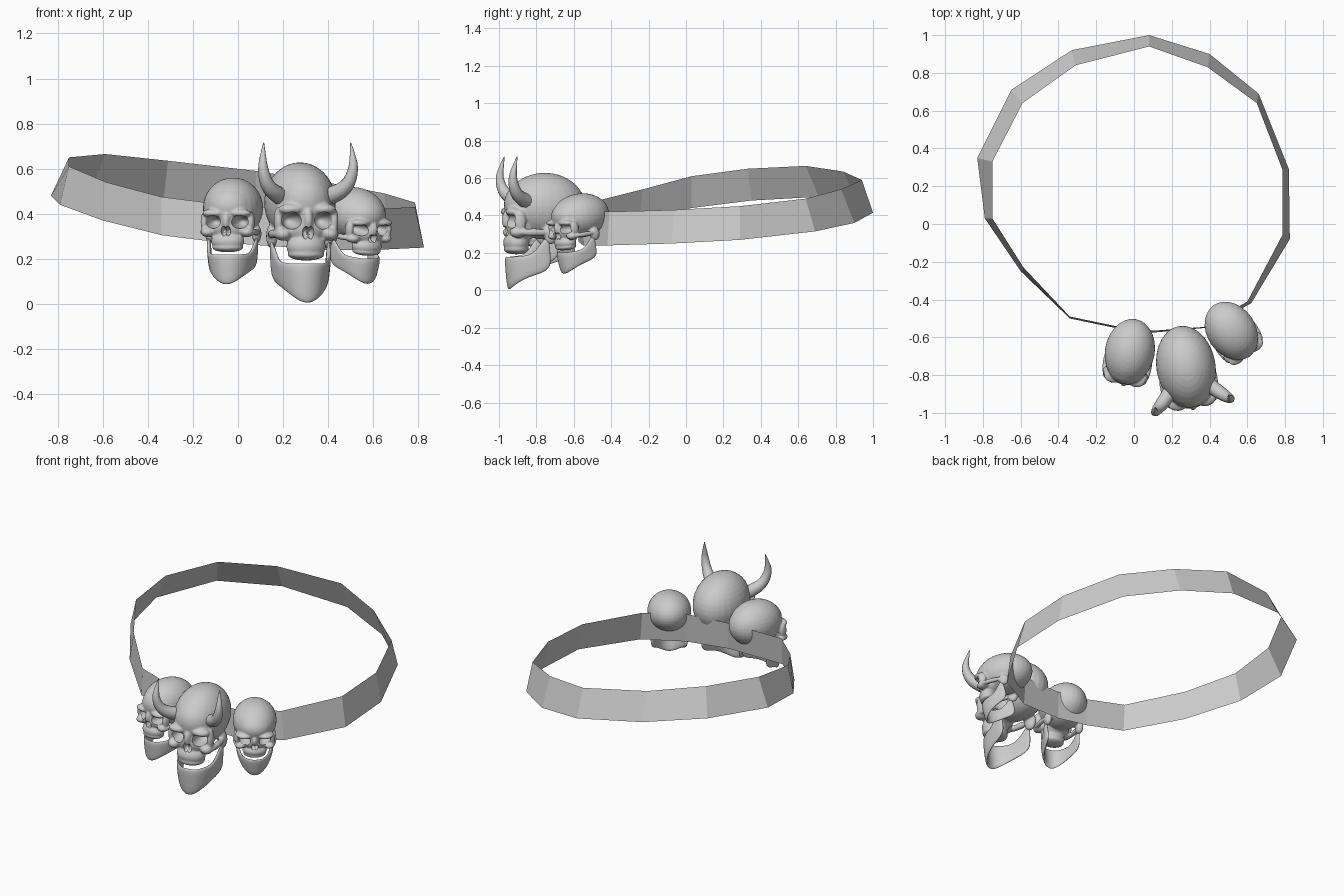
import bpy, bmesh
from math import radians
from mathutils import Matrix, Vector

if "Cube" in bpy.data.objects:
    bpy.data.objects.remove(bpy.data.objects["Cube"])


def new_object(name, bm):
    me = bpy.data.meshes.new(name)
    bm.to_mesh(me)
    bm.free()
    ob = bpy.data.objects.new(name, me)
    bpy.context.collection.objects.link(ob)
    return ob


def bake(ob):
    """Evaluate modifiers / curves to a plain mesh and drop the source object."""
    bpy.context.view_layer.update()
    dg = bpy.context.evaluated_depsgraph_get()
    me = bpy.data.meshes.new_from_object(ob.evaluated_get(dg))
    bpy.data.objects.remove(ob)
    return me


def blobs(name, parts):
    """Ellipsoids (centre, radii); those off the middle are mirrored."""
    bm = bmesh.new()
    for c, r in parts:
        for s in ((1, -1) if c[0] else (1,)):
            m = Matrix.Translation((c[0] * s, c[1], c[2])) @ Matrix.Diagonal((*r, 1))
            bmesh.ops.create_uvsphere(bm, u_segments=28, v_segments=18, radius=1, matrix=m)
    return new_object(name, bm)


def fuse(ob, voxel, steps):
    m = ob.modifiers.new("fuse", 'REMESH')
    m.mode = 'VOXEL'
    m.voxel_size = voxel
    m = ob.modifiers.new("soften", 'SMOOTH')
    m.factor = 0.5
    m.iterations = steps


# Upper skull: fused masses, then eye sockets and nose cut out
skull = blobs("skull_source", [
    ((0, 0, .45), (.157, .218, .178)),            # cranium
    ((0, -.09, .46), (.125, .13, .125)),          # forehead
    ((.072, -.185, .42), (.058, .04, .026)),      # brow
    ((.125, -.155, .37), (.02, .032, .06)),       # outer orbit
    ((.105, -.165, .31), (.038, .045, .03)),      # cheekbone
    ((.137, -.085, .31), (.018, .09, .02)),       # cheek arch
    ((.125, .01, .30), (.025, .04, .055)),        # bone behind the ear
    ((0, -.2, .375), (.024, .034, .055)),         # nose bridge
    ((0, -.13, .34), (.11, .085, .085)),          # mid face
    ((0, -.155, .255), (.088, .07, .06)),         # upper jaw
    ((0, -.155, .22), (.083, .068, .028)),        # upper teeth
])
fuse(skull, .007, 5)
sockets = blobs("socket_cutter", [
    ((.072, -.2, .37), (.043, .11, .039)),
    ((.012, -.23, .315), (.015, .06, .03)),
])
fuse(sockets, .006, 2)
sockets.hide_render = True
cut = skull.modifiers.new("sockets", 'BOOLEAN')
cut.operation = 'DIFFERENCE'
cut.object = sockets
cut.solver = 'EXACT'
skull_mesh = bake(skull)
bpy.data.objects.remove(sockets)

# Lower jaw: U-shaped strip, half stations (x, y, top, bottom)
half = [(0, -.212, .185, -.005), (.05, -.2, .18, .015), (.093, -.15, .185, .055),
        (.113, -.085, .19, .08), (.128, -.035, .27, .095), (.132, .0, .3, .13)]
stations = [(-x, y, t, b) for x, y, t, b in half[:0:-1]] + half
bm = bmesh.new()
rows = []
for x, y, t, b in stations:
    rows.append([bm.verts.new((x * (1 - .04 * k), y + .008 * k, t + (b - t) * k / 2))
                 for k in range(3)])
for p, q in zip(rows, rows[1:]):
    for k in range(2):
        bm.faces.new((p[k], p[k + 1], q[k + 1], q[k]))
bmesh.ops.recalc_face_normals(bm, faces=bm.faces[:])
jaw = new_object("jaw_source", bm)
m = jaw.modifiers.new("thick", 'SOLIDIFY')
m.thickness = .022
m.offset = 0
m = jaw.modifiers.new("round", 'SUBSURF')
m.levels = m.render_levels = 2
jaw_mesh = bake(jaw)


# Horn: tapering curve, mirrored by side
def horn(side):
    path = [(.09, -.10, .47, .04), (.14, -.155, .488, .038), (.185, -.195, .53, .031),
            (.205, -.212, .60, .023), (.202, -.2, .66, .013), (.196, -.185, .715, .002)]
    cu = bpy.data.curves.new("horn_source", 'CURVE')
    cu.dimensions = '3D'
    cu.bevel_depth = 1
    cu.bevel_resolution = 3
    cu.use_fill_caps = True
    sp = cu.splines.new('NURBS')
    sp.points.add(len(path) - 1)
    for pt, (x, y, z, r) in zip(sp.points, path):
        pt.co = (x * side, y, z, 1)
        pt.radius = r
    sp.order_u = 3
    sp.use_endpoint_u = True
    sp.resolution_u = 4
    ob = bpy.data.objects.new("horn_source", cu)
    bpy.context.collection.objects.link(ob)
    return bake(ob)


# Place the three skulls, each pivoting on its cranium centre
smooth = []


def place(name, mesh, centre, scale, yaw, pitch):
    me = mesh.copy()
    me.transform(Matrix.Translation(centre)
                 @ Matrix.Rotation(radians(yaw), 4, 'Z')
                 @ Matrix.Rotation(radians(pitch), 4, 'X')
                 @ Matrix.Diagonal((*scale, 1))
                 @ Matrix.Translation((0, 0, -.45)))
    ob = bpy.data.objects.new(name, me)
    bpy.context.collection.objects.link(ob)
    smooth.append(ob)


poses = {
    "middle": ((.275, -.755, .45), (1, 1, 1), 10, 0),
    "left": ((-.022, -.675, .425), (.84, .8, .76), -11, 0),
    "right": ((.515, -.565, .40), (.82, .76, .66), 35, 8),
}
for name, pose in poses.items():
    place(name + "_skull", skull_mesh, *pose)
    place(name + "_jaw", jaw_mesh, *pose)
for side, name in ((-1, "left_horn"), (1, "right_horn")):
    place(name, horn(side), *poses["middle"])

bpy.ops.object.select_all(action='DESELECT')
for ob in smooth:
    ob.select_set(True)
bpy.context.view_layer.objects.active = smooth[0]
bpy.ops.object.shade_smooth_by_angle(angle=radians(45))

# Head band: faceted leaning strip, lower and upper edge loops
lower = [(.08, 1, .415), (.4, .9, .36), (.66, .69, .315), (.82, .29, .27), (.825, -.08, .25),
         (.62, -.42, .24), (.38, -.55, .24), (.1, -.575, .26), (-.1, -.55, .275),
         (-.34, -.5, .305), (-.6, -.25, .37), (-.79, .03, .44), (-.83, .35, .48),
         (-.65, .71, .5), (-.33, .92, .47)]
upper = [(.08, .94, .59), (.39, .83, .54), (.65, .64, .49), (.785, .29, .45), (.785, -.06, .43),
         (.6, -.41, .42), (.37, -.545, .42), (.1, -.565, .43), (-.1, -.54, .445),
         (-.34, -.49, .475), (-.585, -.23, .54), (-.75, .03, .61), (-.75, .33, .65),
         (-.59, .64, .665), (-.31, .84, .635)]
bm = bmesh.new()
lo = [bm.verts.new(p) for p in lower]
up = [bm.verts.new(p) for p in upper]
for i in range(len(lo)):
    j = (i + 1) % len(lo)
    bm.faces.new((lo[j], lo[i], up[i], up[j]))
new_object("head_band", bm)
